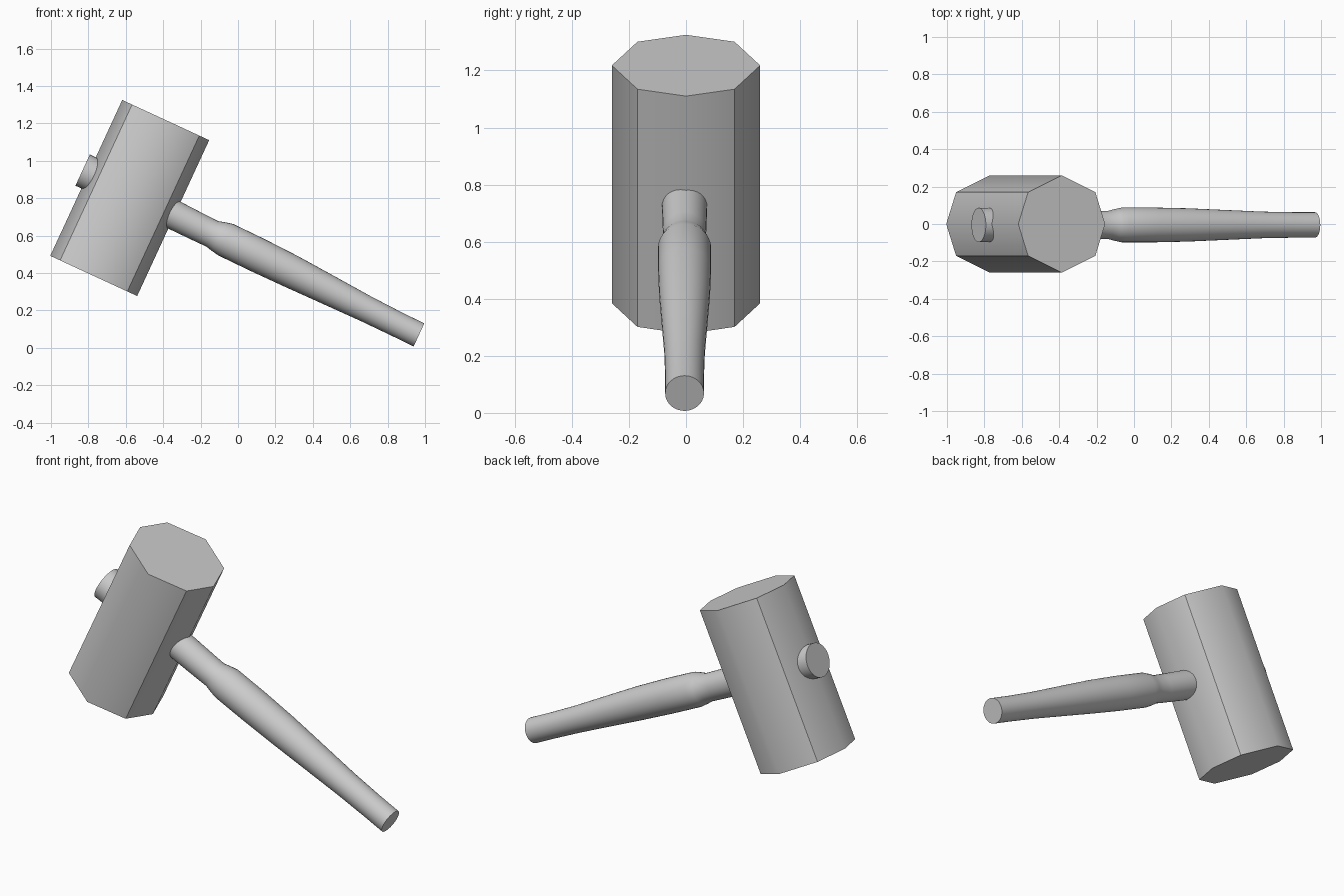
import bpy, bmesh
from math import cos, sin, pi, radians
from mathutils import Matrix, Vector

if "Cube" in bpy.data.objects:
    bpy.data.objects.remove(bpy.data.objects["Cube"])

# Local frame: x along the handle, z along the head; then tilted into place
TILT = Matrix.Translation((-0.579, 0, 0.801)) @ Matrix.Rotation(radians(24.8), 4, 'Y')


def loft(name, rings, is_sharp):
    """Skin a stack of equal-length vertex rings and cap both ends."""
    bm = bmesh.new()
    rows = [[bm.verts.new(TILT @ Vector(p)) for p in ring] for ring in rings]
    n = len(rows[0])
    for a, b in zip(rows, rows[1:]):
        for i in range(n):
            j = (i + 1) % n
            e = bm.faces.new((a[i], a[j], b[j], b[i]))
            e.smooth = True
            if is_sharp(i):
                bm.edges.get((a[i], b[i])).smooth = False
    for row in (rows[0], rows[-1]):
        cap = bm.faces.new(row)
        for e in cap.edges:
            e.smooth = False
    bmesh.ops.recalc_face_normals(bm, faces=bm.faces)
    mesh = bpy.data.meshes.new(name)
    bm.to_mesh(mesh)
    bm.free()
    obj = bpy.data.objects.new(name, mesh)
    bpy.context.collection.objects.link(obj)
    return obj


# Head: eight-sided block, creased only along its four diagonal corners
section = [(0.256, 0), (0.198, 0.17), (0, 0.26), (-0.198, 0.17),
           (-0.256, 0), (-0.198, -0.17), (0, -0.26), (0.198, -0.17)]
loft("mallet_head", [[(x, y, z) for x, y in section] for z in (-0.459, 0.459)],
     lambda i: i % 2 == 1)

# Handle: round, passes through the head; (position, centre height, radius)
profile = [(-0.291, 0.030, 0.092), (-0.2, 0.029, 0.090), (0.25, 0.017, 0.079),
           (0.42, 0.012, 0.076), (0.48, 0.011, 0.075), (0.52, 0.012, 0.085),
           (0.56, 0.013, 0.093), (0.75, 0.010, 0.093), (0.95, 0.006, 0.089),
           (1.15, 0.000, 0.081), (1.40, -0.008, 0.071), (1.58, -0.013, 0.068),
           (1.711, -0.016, 0.068)]
SIDES = 32
loft("mallet_handle",
     [[(x, -0.005 + r * cos(2 * pi * i / SIDES), c + r * sin(2 * pi * i / SIDES))
       for i in range(SIDES)] for x, c, r in profile],
     lambda i: False)
